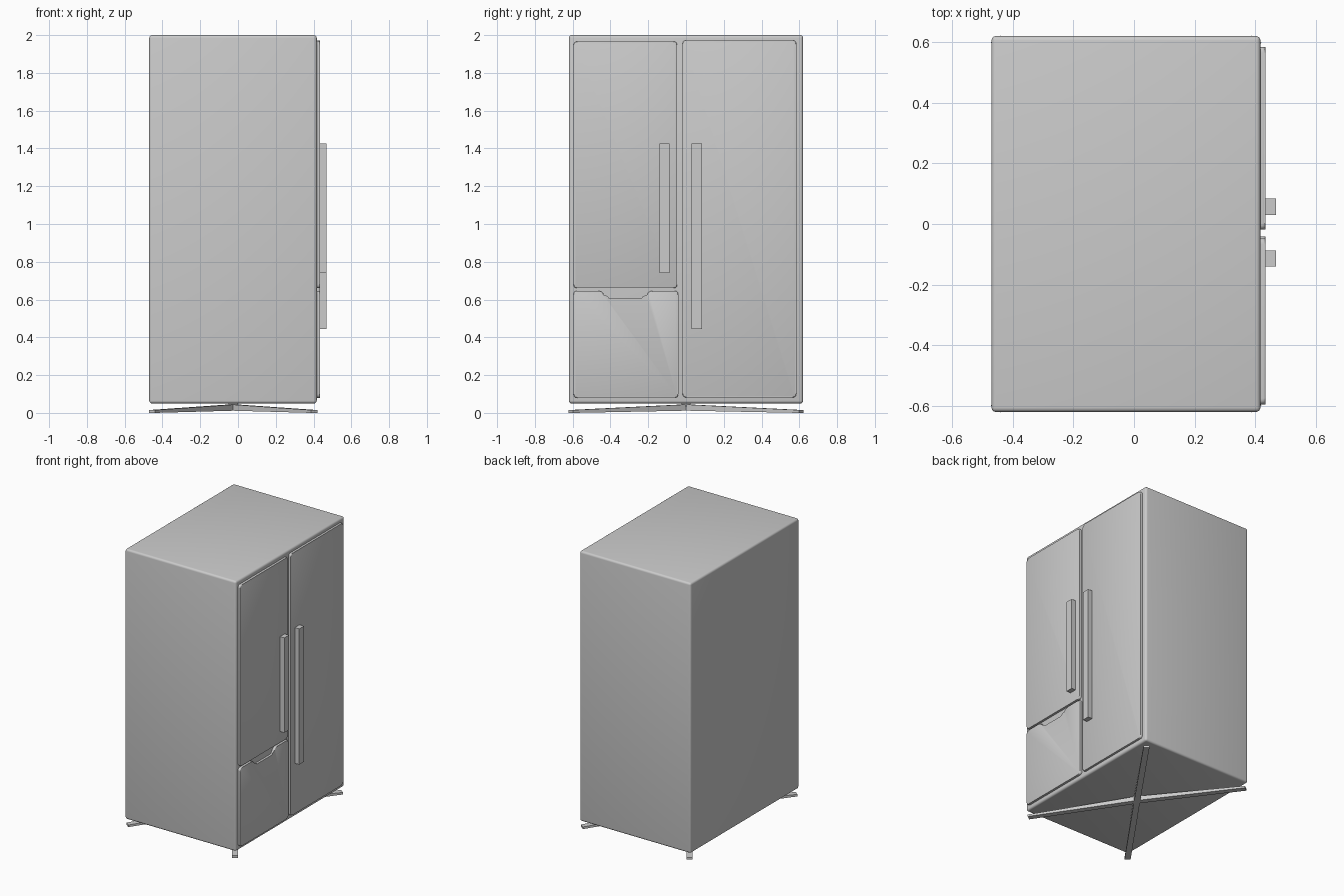
import bpy, bmesh, math
from mathutils import Matrix, Vector

if "Cube" in bpy.data.objects:
    bpy.data.objects.remove(bpy.data.objects["Cube"])


def finish(name, bm, smooth=True):
    bmesh.ops.recalc_face_normals(bm, faces=bm.faces)
    mesh = bpy.data.meshes.new(name)
    bm.to_mesh(mesh)
    bm.free()
    ob = bpy.data.objects.new(name, mesh)
    bpy.context.collection.objects.link(ob)
    if smooth:
        bpy.ops.object.select_all(action='DESELECT')
        ob.select_set(True)
        bpy.context.view_layer.objects.active = ob
        bpy.ops.object.shade_smooth_by_angle(angle=math.radians(35))
    return ob


def box(name, lo, hi, bevel=0.0):
    lo, hi = Vector(lo), Vector(hi)
    bm = bmesh.new()
    bmesh.ops.create_cube(bm, size=1, matrix=Matrix.Translation((lo + hi) / 2)
                          @ Matrix.Diagonal((*(hi - lo), 1)))
    if bevel:
        bmesh.ops.bevel(bm, geom=bm.edges[:], offset=bevel, segments=4,
                        profile=0.5, affect='EDGES')
    return finish(name, bm, bevel > 0)


def rounded(points, steps=5):
    """Round each (y, z, radius) corner of a closed outline."""
    out = []
    for i, (y, z, r) in enumerate(points):
        p = Vector((y, z))
        a = (Vector(points[i - 1][:2]) - p).normalized() * r
        b = (Vector(points[(i + 1) % len(points)][:2]) - p).normalized() * r
        for k in range(steps + 1):
            t = k / steps
            out.append(p + a * (1 - t) ** 2 + b * t ** 2)
    return out


def panel(name, points, x0, x1, bevel=0.008):
    bm = bmesh.new()
    outline = rounded(points)
    front = bm.faces.new([bm.verts.new((x1, p.x, p.y)) for p in outline])
    back = [bm.verts.new((x0, p.x, p.y)) for p in outline]
    fv = list(front.verts)
    n = len(fv)
    for i in range(n):
        j = (i + 1) % n
        bm.faces.new((fv[i], back[i], back[j], fv[j]))
    bm.faces.new(back[::-1])
    bmesh.ops.bevel(bm, geom=list(front.edges), offset=bevel, segments=3,
                    profile=0.5, affect='EDGES')
    return finish(name, bm)


def rect(y0, y1, z0, z1, r=0.02):
    return [(y0, z0, r), (y1, z0, r), (y1, z1, r), (y0, z1, r)]


# Cabinet
box("cabinet", (-0.47, -0.62, 0.05), (0.417, 0.62, 2.0), 0.015)

# Doors
panel("upper_left_door", rect(-0.595, -0.047, 0.66, 1.966), 0.41, 0.434)
panel("right_door", rect(-0.018, 0.584, 0.082, 1.972), 0.41, 0.433)

# Lower drawer with a finger notch in its top edge
top, dip = 0.646, 0.606
panel("lower_drawer", [
    (-0.595, 0.08, 0.02), (-0.041, 0.08, 0.02), (-0.041, top, 0.02),
    (-0.196, top, 0.02), (-0.218, dip, 0.018),
    (-0.424, dip, 0.018), (-0.446, top, 0.02), (-0.595, top, 0.02),
], 0.41, 0.434)

# Handles
box("left_handle", (0.43, -0.14, 0.74), (0.468, -0.087, 1.425))
box("right_handle", (0.43, 0.03, 0.445), (0.468, 0.084, 1.425))

# Crossed base beams, thick in the middle and thin at the feet
centre = Vector((-0.026, 0, 0))
half = Vector((0.43, 0.61, 0))
for name, sign in (("base_beam_a", 1), ("base_beam_b", -1)):
    d = Vector((half.x, half.y * sign, 0))
    side = Vector((-d.y, d.x, 0)).normalized() * 0.02
    bm = bmesh.new()
    rings = []
    for t, z0, z1 in ((-1, 0.0, 0.015), (0, 0.012, 0.045), (1, 0.0, 0.015)):
        c = centre + d * t
        rings.append([bm.verts.new(c + side * s + Vector((0, 0, z)))
                      for s, z in ((-1, z0), (1, z0), (1, z1), (-1, z1))])
    for a, b in zip(rings, rings[1:]):
        for i in range(4):
            j = (i + 1) % 4
            bm.faces.new((a[i], a[j], b[j], b[i]))
    bm.faces.new(rings[0][::-1])
    bm.faces.new(rings[-1])
    finish(name, bm, False)

# Short post joining the beams to the cabinet
box("base_post", (-0.05, -0.025, 0.03), (0.0, 0.025, 0.055))
